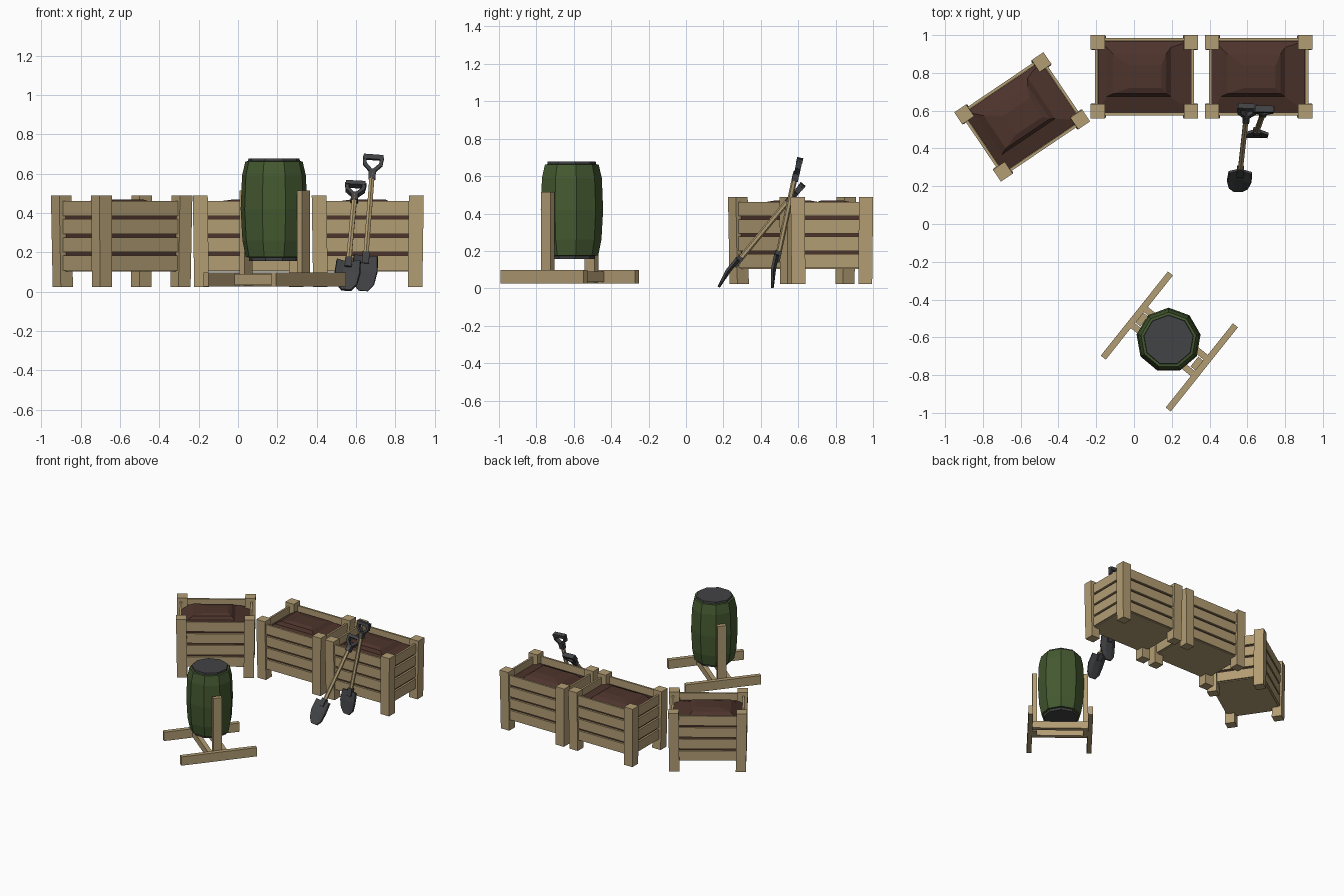
import bpy, bmesh, math
from mathutils import Matrix, Vector

cube = bpy.data.objects.get("Cube")
if cube:
    bpy.data.objects.remove(cube)


def material(name, r, g, b):
    m = bpy.data.materials.new(name)
    m.use_nodes = True
    m.diffuse_color = (r, g, b, 1)
    m.node_tree.nodes["Principled BSDF"].inputs["Base Color"].default_value = (r, g, b, 1)
    return m


WOOD = material("pale wood", 0.45, 0.34, 0.175)
SOIL = material("brown soil", 0.075, 0.034, 0.025)
GREEN = material("barrel green", 0.058, 0.1, 0.03)
METAL = material("dark metal", 0.055, 0.056, 0.06)


def finish(name, bm, mats, frame):
    bmesh.ops.recalc_face_normals(bm, faces=bm.faces)
    mesh = bpy.data.meshes.new(name)
    bm.to_mesh(mesh)
    bm.free()
    for m in mats:
        mesh.materials.append(m)
    ob = bpy.data.objects.new(name, mesh)
    ob.matrix_world = frame
    bpy.context.collection.objects.link(ob)
    return ob


def add_box(bm, center, size, rot=Matrix()):
    m = Matrix.Translation(center) @ rot @ Matrix.Diagonal((*size, 1))
    return bmesh.ops.create_cube(bm, size=1, matrix=m)["verts"]


def boxes(name, mat, frame, parts):
    bm = bmesh.new()
    for center, size in parts:
        add_box(bm, center, size)
    return finish(name, bm, [mat], frame)


def loft(bm, rings):
    """Skin a stack of closed rings and cap both ends."""
    loops = [[bm.verts.new(p) for p in ring] for ring in rings]
    n = len(loops[0])
    for a, b in zip(loops, loops[1:]):
        for i in range(n):
            j = (i + 1) % n
            bm.faces.new((a[i], a[j], b[j], b[i]))
    bm.faces.new(loops[0][::-1])
    bm.faces.new(loops[-1])


def crate(label, x, y, angle):
    frame = Matrix.Translation((x, y, 0)) @ Matrix.Rotation(math.radians(angle), 4, "Z")
    # corner posts, leaning in slightly at the foot
    bm = bmesh.new()
    for sx in (-1, 1):
        for sy in (-1, 1):
            add_box(bm, (sx * 0.247, sy * 0.183, 0.257), (0.076, 0.076, 0.465))
    for v in bm.verts:
        if v.co.z < 0.1:
            v.co.x *= 0.975
            v.co.y *= 0.975
    finish(label + "_posts", bm, [WOOD], frame)
    # four slats on every side
    slats = []
    for k in range(4):
        z = 0.146 + k * 0.0925
        for s in (-1, 1):
            slats.append(((0, s * 0.198, z), (0.5, 0.015, 0.076)))
            slats.append(((s * 0.255, 0, z), (0.015, 0.37, 0.076)))
    boxes(label + "_slats", WOOD, frame, slats)
    boxes(label + "_floor", WOOD, frame, [((0, 0, 0.11), (0.5, 0.385, 0.014))])
    # soil heap, steeper toward the front right
    levels = [(-0.246, 0.246, -0.189, 0.189, 0.12), (-0.246, 0.246, -0.189, 0.189, 0.405),
              (-0.2, 0.14, -0.105, 0.155, 0.432), (-0.165, 0.115, -0.09, 0.12, 0.457),
              (-0.08, 0.09, -0.06, 0.06, 0.469)]
    bm = bmesh.new()
    loft(bm, [[(a, c, z), (b, c, z), (b, d, z), (a, d, z)] for a, b, c, d, z in levels])
    finish(label + "_soil", bm, [SOIL], frame)


crate("left_crate", 0.66, 0.78, 0)
crate("middle_crate", 0.055, 0.78, 0)
crate("right_crate", -0.592, 0.567, 34)

# nine-sided barrel with dark lid and base
profile = [(0.128, 0.157), (0.13, 0.174), (0.146, 0.176), (0.163, 0.26), (0.172, 0.42),
           (0.165, 0.59), (0.148, 0.662), (0.134, 0.664), (0.132, 0.678)]
bm = bmesh.new()
SIDES = 9
loft(bm, [[(r * math.cos(math.pi / 2 + math.tau * i / SIDES),
            r * math.sin(math.pi / 2 + math.tau * i / SIDES), z) for i in range(SIDES)]
          for r, z in profile])
for f in bm.faces:
    z = f.calc_center_median().z
    f.material_index = 1 if z < 0.174 or z > 0.664 else 0
finish("barrel", bm, [GREEN, METAL], Matrix.Translation((0.183, -0.615, 0)))

# barrel stand: feet, uprights and cross beams
stand = Matrix.Translation((0.187, -0.622, 0)) @ Matrix.Rotation(math.radians(51.4), 4, "Z")
boxes("stand_feet", WOOD, stand, [((0, s * 0.22, 0.062), (0.57, 0.034, 0.07)) for s in (-1, 1)])
boxes("stand_uprights", WOOD, stand,
      [((0, s * 0.187, 0.272), (0.066, 0.034, 0.485)) for s in (-1, 1)])
boxes("stand_cross_beams", WOOD, stand,
      [((s * 0.055, 0, 0.062), (0.034, 0.41, 0.056)) for s in (-1, 1)])


def beam(bm, p, q, width, depth):
    p, q = Vector(p), Vector(q)
    d = q - p
    rot = Matrix.Rotation(math.atan2(d.x, d.z), 4, "Y")
    add_box(bm, (p + q) / 2, (width, depth, d.length + width * 0.5), rot)


def shovel(label, tip, top):
    tip, top = Vector(tip), Vector(top)
    up = (top - tip).normalized()
    side = (Vector((1, 0, 0)) - up * up.x).normalized()
    back = up.cross(side)
    frame = Matrix((side, back, up)).transposed().to_4x4()
    frame.translation = tip
    length = (top - tip).length
    # dished blade
    bm = bmesh.new()
    rows = []
    for z, w in ((0, 0.024), (0.035, 0.052), (0.1, 0.064), (0.18, 0.06)):
        bend = 0.2 * z if z < 0.1 else 0.022
        rows.append([bm.verts.new((x * w, -bend * abs(x), z)) for x in (-1, -0.4, 0.4, 1)])
    for a, b in zip(rows, rows[1:]):
        for i in range(3):
            bm.faces.new((a[i], a[i + 1], b[i + 1], b[i]))
    blade = finish(label + "_blade", bm, [METAL], frame)
    solid = blade.modifiers.new("thickness", "SOLIDIFY")
    solid.thickness = 0.014
    solid.offset = 0
    # socket and D-shaped grip
    bm = bmesh.new()
    add_box(bm, (0, -0.008, 0.17), (0.036, 0.034, 0.06))
    g = length
    beam(bm, (-0.044, 0, g - 0.012), (0.044, 0, g - 0.012), 0.024, 0.034)
    for s in (-1, 1):
        beam(bm, (s * 0.045, 0, g - 0.015), (s * 0.04, 0, g - 0.05), 0.018, 0.03)
        beam(bm, (s * 0.04, 0, g - 0.05), (s * 0.01, 0, g - 0.08), 0.018, 0.03)
    add_box(bm, (0, -0.003, g - 0.1), (0.036, 0.034, 0.05))
    finish(label + "_grip", bm, [METAL], frame)
    # wooden shaft
    bm = bmesh.new()
    bmesh.ops.create_cone(bm, cap_ends=True, segments=6, radius1=0.015, radius2=0.015,
                          depth=g - 0.25, matrix=Matrix.Translation((0, -0.006, (g + 0.07) / 2)))
    finish(label + "_shaft", bm, [WOOD], frame)


shovel("low_shovel", (0.55, 0.175, 0.008), (0.6, 0.625, 0.555))
shovel("tall_shovel", (0.637, 0.462, 0.004), (0.69, 0.61, 0.695))
